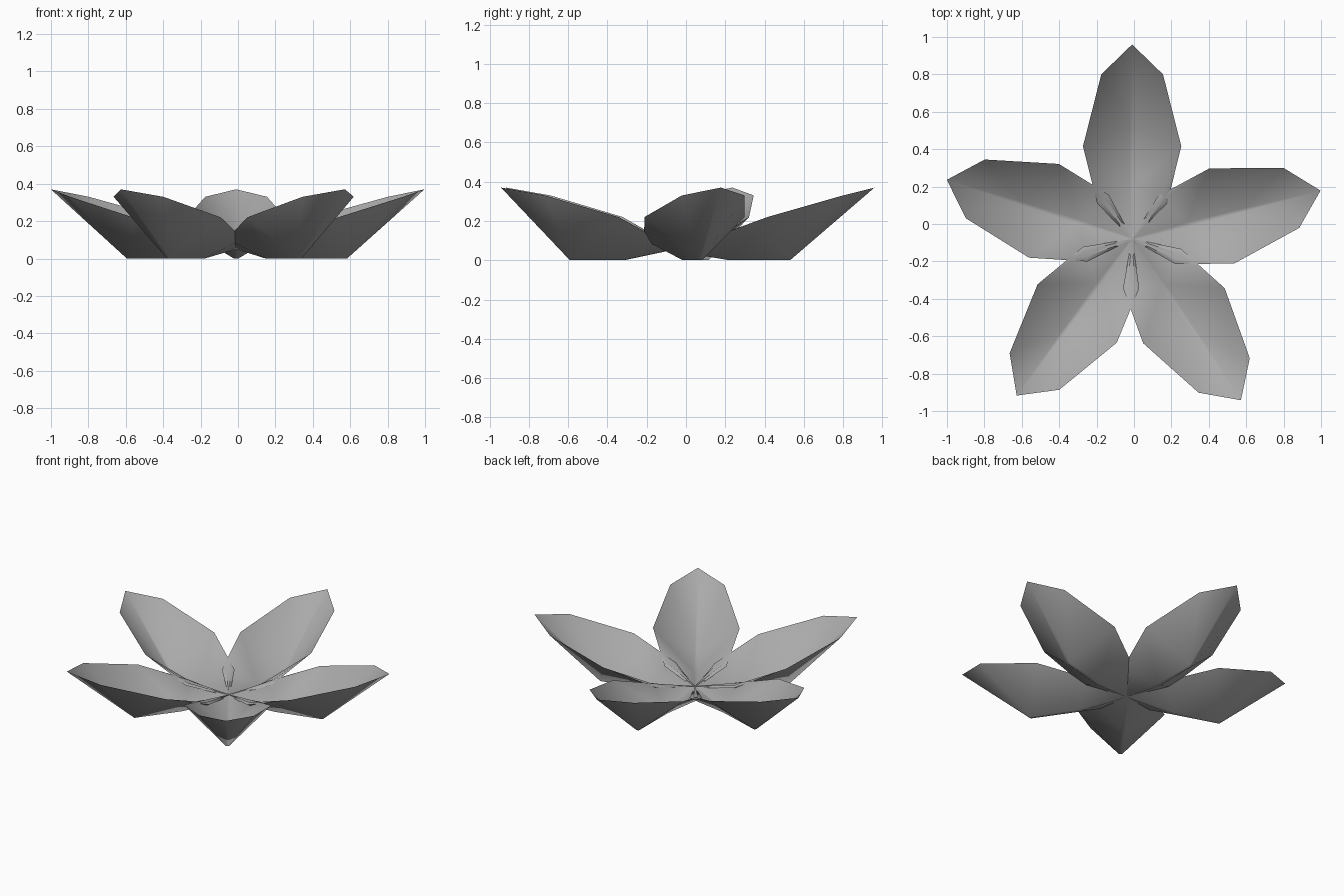
import bpy, bmesh, math
from mathutils import Matrix, Vector

default = bpy.data.objects.get("Cube")
if default:
    bpy.data.objects.remove(default)

grey = bpy.data.materials.new("petal_grey")
grey.use_nodes = True
colour = (0.4, 0.4, 0.4, 1)
grey.diffuse_color = colour
grey.node_tree.nodes["Principled BSDF"].inputs["Base Color"].default_value = colour

# Petal lying along +x: tip, keel stations and rim stations (length, half width, height)
TIP = (1.04, 0, 0.37)
KEEL = [(0, 0.002, 0.05), (0.3, 0.012, 0), (0.61, 0.01, 0)]
RIM = [(0.19, 0.187, 0.105), (0.495, 0.263, 0.22), (0.88, 0.165, 0.33)]
INNER_BASE = (0.2, 0.163, 0.112)
THICKNESS = 0.012


def petal_mesh():
    bm = bmesh.new()
    tip = bm.verts.new(TIP)

    def row(points, side, lift=0):
        return [bm.verts.new((x, y * side, z + lift)) for x, y, z in points]

    # Outer rim is shared by the underside and the upper side
    rims = {s: row(RIM, s) for s in (1, -1)}
    inner = {s: row([INNER_BASE], s)[0] for s in (1, -1)}
    base = {}
    for lift in (0, THICKNESS):
        keels = {s: row(KEEL, s, lift) for s in (1, -1)}
        for s in (1, -1):
            k0, k1, k2 = keels[s]
            e1, e2, e3 = rims[s]
            if lift:
                e1 = inner[s]
            base[s, lift] = k0
            for face in ((k0, k1, e1), (k1, k2, e2), (k1, e2, e1),
                         (k2, e3, e2), (k2, tip, e3)):
                bm.faces.new(face)
        # Narrow strip along the keel
        a, b = keels[1], keels[-1]
        for i in (0, 1):
            bm.faces.new((a[i], a[i + 1], b[i + 1], b[i]))
        bm.faces.new((a[2], tip, b[2]))
    # Thin edge at the petal base
    for s in (1, -1):
        low, high = base[s, 0], base[s, THICKNESS]
        bm.faces.new((rims[s][0], rims[s][1], inner[s]))
        bm.faces.new((low, rims[s][0], inner[s], high))
    bm.faces.new((base[1, 0], base[1, THICKNESS], base[-1, THICKNESS], base[-1, 0]))
    bmesh.ops.recalc_face_normals(bm, faces=bm.faces)
    mesh = bpy.data.meshes.new("petal")
    bm.to_mesh(mesh)
    bm.free()
    mesh.materials.append(grey)
    return mesh


# Five petals around the flower centre
CENTRE = Vector((-0.01, -0.08, 0))
PETALS = {"back_petal": 90, "right_petal": 162.3, "front_right_petal": 233.6,
          "front_left_petal": 304, "left_petal": 14.4}
bpy.ops.object.select_all(action='DESELECT')
for name, angle in PETALS.items():
    mesh = petal_mesh()
    mesh.transform(Matrix.Translation(CENTRE) @ Matrix.Rotation(math.radians(angle), 4, 'Z'))
    petal = bpy.data.objects.new(name, mesh)
    bpy.context.collection.objects.link(petal)
    petal.select_set(True)
    bpy.context.view_layer.objects.active = petal
bpy.ops.object.shade_smooth_by_angle(angle=math.radians(60))
